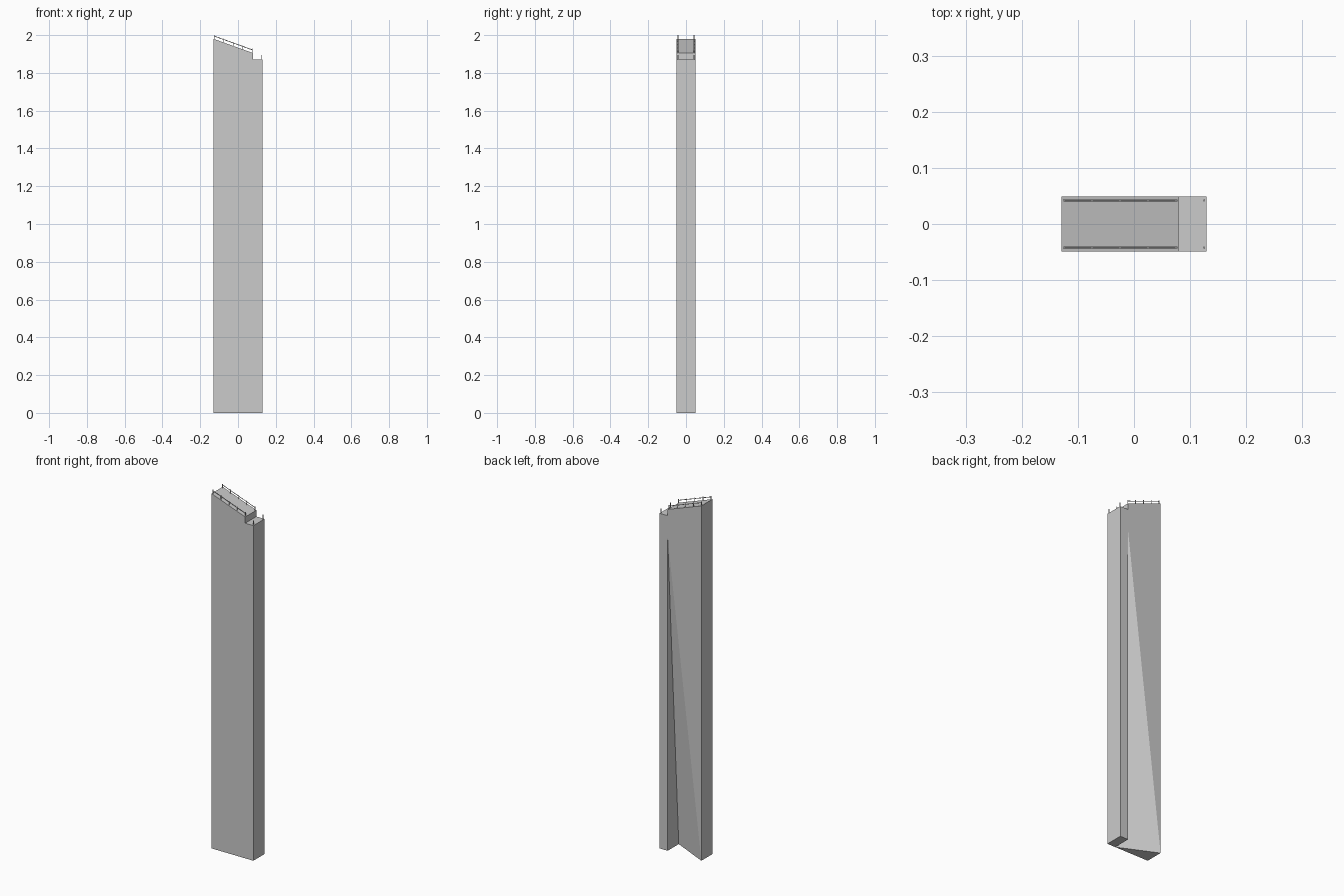
import bpy, bmesh
from mathutils import Vector

if "Cube" in bpy.data.objects:
    bpy.data.objects.remove(bpy.data.objects["Cube"])

X0, XS, X1 = -0.129, 0.079, 0.129   # left end, step, right end
Y = 0.049                           # half depth
Z_HIGH, Z_LOW, Z_STEP, Z_APEX = 1.98, 1.905, 1.87, 1.75


def make(name, verts, faces):
    mesh = bpy.data.meshes.new(name)
    mesh.from_pydata(verts, [], faces)
    bm = bmesh.new()
    bm.from_mesh(mesh)
    bmesh.ops.recalc_face_normals(bm, faces=bm.faces)
    bm.to_mesh(mesh)
    bm.free()
    ob = bpy.data.objects.new(name, mesh)
    bpy.context.collection.objects.link(ob)
    return ob


def rod(name, a, b, r, sides=6):
    a, b = Vector(a), Vector(b)
    d = b - a
    bpy.ops.mesh.primitive_cylinder_add(vertices=sides, radius=r, depth=d.length,
                                        location=(a + b) / 2)
    ob = bpy.context.object
    ob.name = name
    ob.rotation_euler = d.to_track_quat('Z', 'Y').to_euler()
    return ob


def roof(x):
    return Z_HIGH + (Z_LOW - Z_HIGH) * (x - X0) / (XS - X0)


# main tower: sloped roof, rear corner cut away by a tapering plane
make("main_tower",
     [(X0, -Y, 0), (XS, -Y, 0), (X0, Y, 0), (XS, Y, Z_APEX),
      (X0, -Y, Z_HIGH), (XS, -Y, Z_LOW), (XS, Y, Z_LOW), (X0, Y, Z_HIGH)],
     [(0, 2, 1), (0, 1, 5, 4), (0, 4, 7, 2), (4, 5, 6, 7),
      (1, 3, 6, 5), (2, 7, 3), (3, 7, 6), (1, 2, 3)])

# lower side tower: plain upright slab
bpy.ops.mesh.primitive_cube_add(size=1, location=((XS + X1) / 2, 0, Z_STEP / 2))
slab = bpy.context.object
slab.name = "side_tower"
slab.scale = (X1 - XS, 2 * Y, Z_STEP)

# roof railings and corner posts, both long sides
for side, s in (("front", -1), ("back", 1)):
    y = s * 0.042
    for i in range(5):
        x = -0.125 + i * 0.05
        rod(f"{side}_rail_post_{i}", (x, y, roof(x) - 0.002), (x, y, roof(x) + 0.0215), 0.002)
    xa, xb = -0.125, 0.077
    rod(f"{side}_rail", (xa, y, roof(xa) + 0.016), (xb, y, roof(xb) + 0.016), 0.0018)
    rod(f"{side}_corner_post", (0.125, y, Z_STEP - 0.002), (0.125, y, Z_STEP + 0.025), 0.002)
